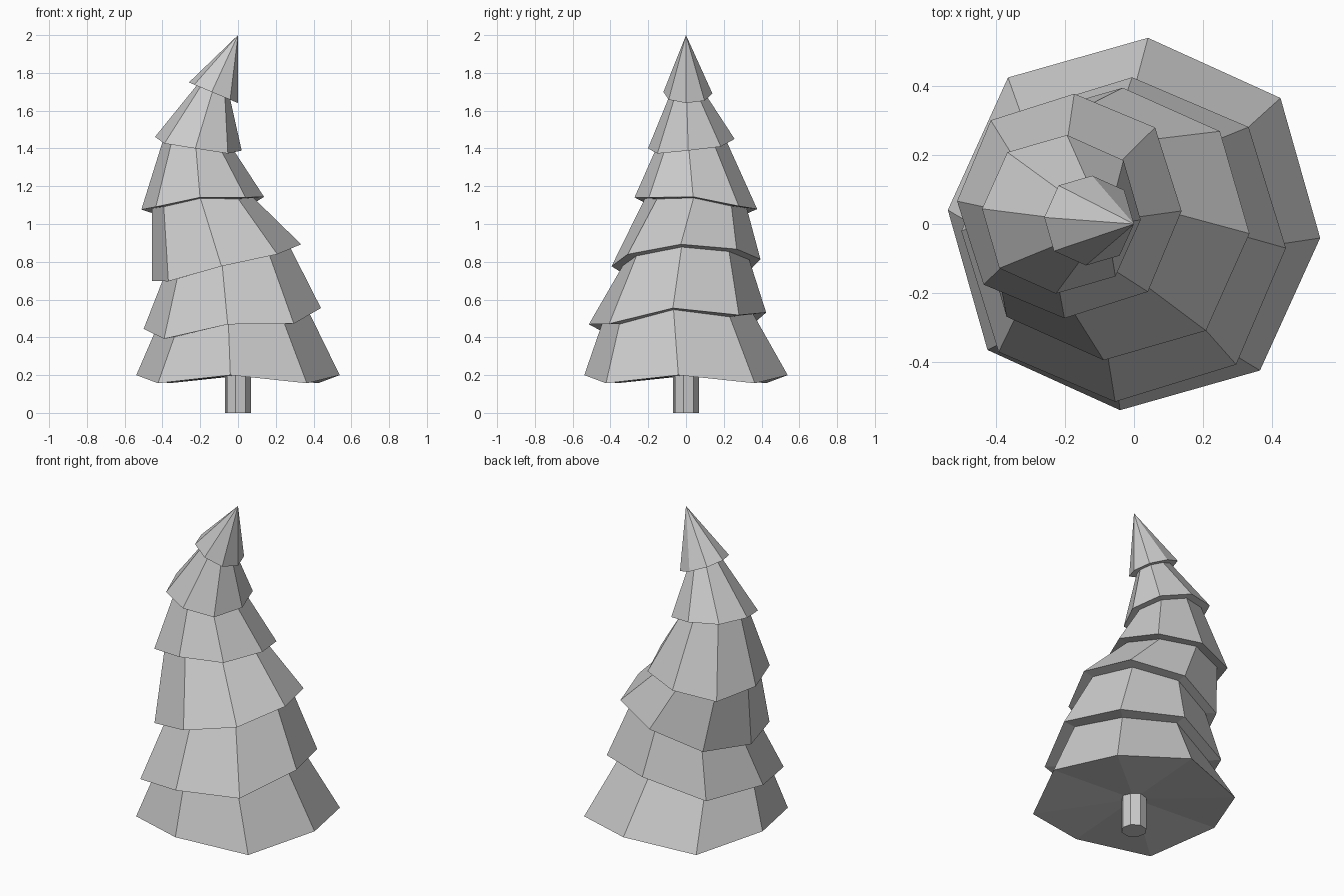
import bpy
import bmesh
from math import cos, sin, radians
from mathutils import Vector

SIDES = 8

if "Cube" in bpy.data.objects:
    bpy.data.objects.remove(bpy.data.objects["Cube"], do_unlink=True)

grey = bpy.data.materials.new("light grey")
grey.use_nodes = True
colour = (0.6, 0.6, 0.6, 1)
grey.diffuse_color = colour
grey.node_tree.nodes["Principled BSDF"].inputs["Base Color"].default_value = colour

# Each tier: centre, radius, turn in degrees, slope along x and y, corner droop,
# and how far the ring is drawn in where the tier below tucks under it
TIERS = [
    ((0, 0, 0.2), 0.54, -4.3, 0, 0, 0.043, 0),
    ((-0.03, -0.045, 0.5), 0.47, -3, 0.12, 0.06, 0.045, 0.85),
    ((-0.06, 0, 0.795), 0.395, -4, 0.25, 0.03, 0.013, 0.85),
    ((-0.187, 0.052, 1.11), 0.325, -2.5, 0.1, -0.1, 0.017, 0.83),
    ((-0.21, 0.028, 1.425), 0.23, -4, -0.15, 0.12, 0.007, 0.8),
    ((-0.13, 0.01, 1.695), 0.13, -4, -0.42, 0, 0, 0.69),
]
TIP = Vector((0, 0, 2))


def ring(centre, radius, turn, slope_x=0, slope_y=0, droop=0, scale=1, flare=1.035):
    """Tilted ring whose every second corner hangs lower and further out."""
    points = []
    for i in range(SIDES):
        a = radians(turn + i * 360 / SIDES)
        r = radius * scale * (flare if i % 2 else 1)
        x, y = r * cos(a), r * sin(a)
        z = slope_x * x + slope_y * y - (droop if i % 2 else 0)
        points.append(Vector(centre) + Vector((x, y, z)))
    return points


def tier_rings(tier):
    *shape, tuck = tier
    return ring(*shape), ring(*shape, scale=tuck)


def build(name, rings, start=None, end=None):
    """Loft rings in order, closing either end to a point when given."""
    bm = bmesh.new()
    loops = [[bm.verts.new(p) for p in r] for r in rings]
    for low, high in zip(loops, loops[1:]):
        for i in range(SIDES):
            j = (i + 1) % SIDES
            bm.faces.new((low[i], low[j], high[j], high[i]))
    for loop, point, first in ((loops[0], start, True), (loops[-1], end, False)):
        if point is None:
            continue
        hub = bm.verts.new(point)
        for i in range(SIDES):
            a, b = loop[i], loop[(i + 1) % SIDES]
            bm.faces.new((b, a, hub) if first else (a, b, hub))
    mesh = bpy.data.meshes.new(name)
    bm.to_mesh(mesh)
    bm.free()
    mesh.materials.append(grey)
    obj = bpy.data.objects.new(name, mesh)
    bpy.context.scene.collection.objects.link(obj)


# Branch tiers, each running from its underside up to the tuck of the next
for n, tier in enumerate(TIERS):
    outer, inner = tier_rings(tier)
    last = n == len(TIERS) - 1
    rings = [outer] if n == 0 else [inner, outer]
    if not last:
        rings.append(tier_rings(TIERS[n + 1])[1])
    build(f"branch_tier_{n + 1}", rings,
          start=Vector((0, 0, 0.2)) if n == 0 else None,
          end=TIP if last else None)

# Trunk
build("trunk", [ring((0, 0, z), 0.07, -10, flare=1) for z in (0, 0.2)],
      start=Vector((0, 0, 0)))
